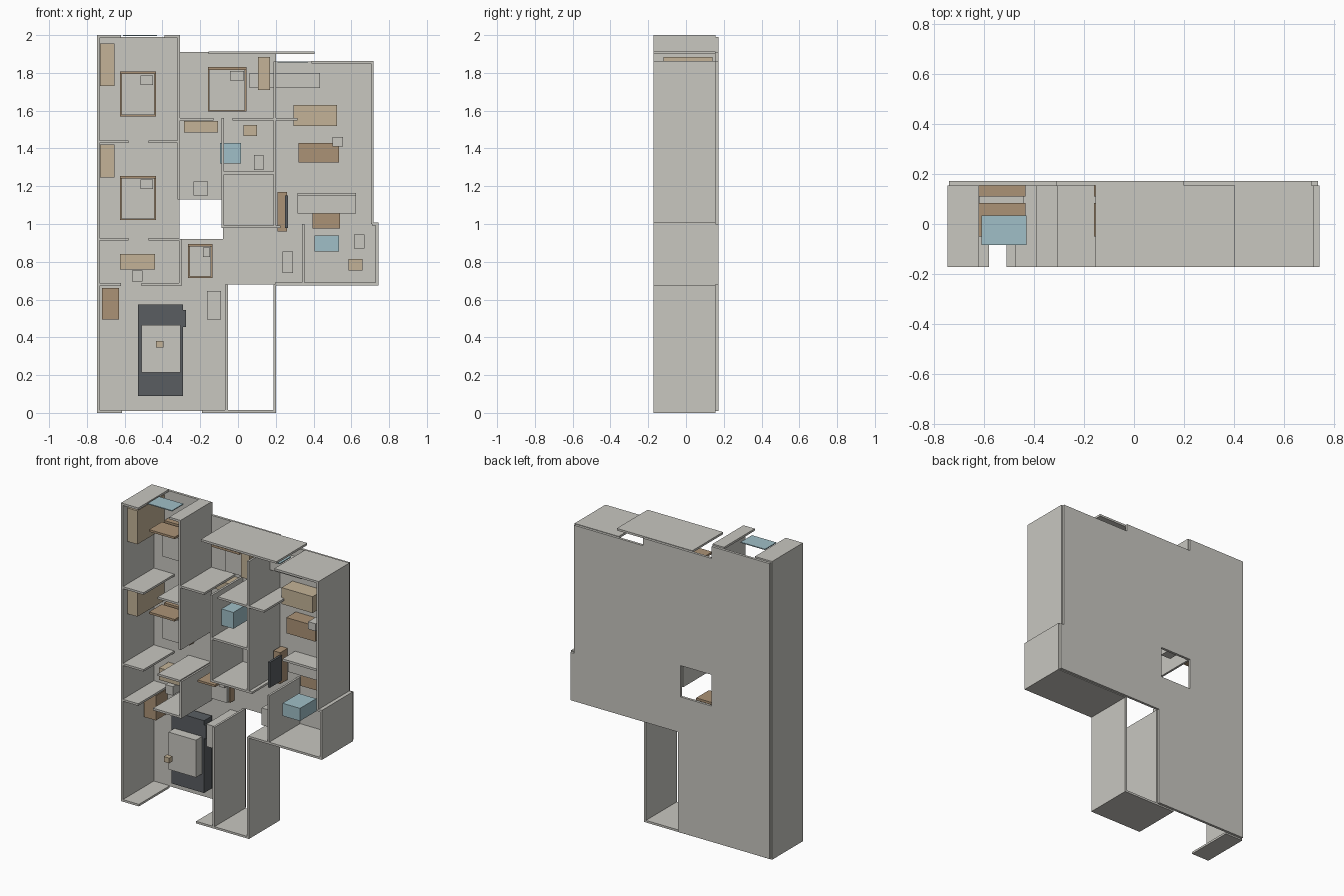
import bpy
import bmesh
from mathutils import Matrix, Vector

cube = bpy.data.objects.get("Cube")
if cube:
    bpy.data.objects.remove(cube, do_unlink=True)

# Depth levels: the plan stands upright, with its floor at the back
FRONT, FLOOR, BACK = -0.172, 0.155, 0.172
THICK = 0.014


def material(name, red, green, blue):
    mat = bpy.data.materials.new(name)
    mat.use_nodes = True
    colour = (red, green, blue, 1)
    mat.diffuse_color = colour
    mat.node_tree.nodes["Principled BSDF"].inputs["Base Color"].default_value = colour
    return mat


plaster = material("warm_grey_plaster", .58, .57, .53)
wood = material("brown_wood", .41, .29, .18)
tan = material("tan_wood", .55, .45, .31)
glass = material("pale_blue", .35, .52, .57)
charcoal = material("charcoal", .10, .11, .12)


def box(name, mat, left, right, low, high, near, far=FLOOR):
    """Box spanning left..right in x, low..high in z and near..far in y."""
    bm = bmesh.new()
    size = Vector((right - left, far - near, high - low))
    centre = Vector((left + right, near + far, low + high)) / 2
    bmesh.ops.create_cube(bm, size=1, matrix=Matrix.Translation(centre) @ Matrix.Diagonal(size.to_4d()))
    mesh = bpy.data.meshes.new(name)
    bm.to_mesh(mesh)
    bm.free()
    mesh.materials.append(mat)
    obj = bpy.data.objects.new(name, mesh)
    bpy.context.collection.objects.link(obj)
    return obj


def floor(name, left, right, low, high):
    box(name + "_floor", plaster, left, right, low, high, FLOOR, BACK)


def upright(name, x, low, high):
    box(name + "_wall", plaster, x - THICK / 2, x + THICK / 2, low, high, FRONT)


def level(name, z, left, right):
    box(name + "_wall", plaster, left, right, z - THICK / 2, z + THICK / 2, FRONT)


def bed(name, left, right, low, high):
    rim = THICK / 2
    box(name + "_base", wood, left, right, low, high, .11)
    box(name + "_mattress", plaster, left + rim, right - rim, low + rim, high - THICK, .085, .11)
    box(name + "_headboard", wood, left, right, high - THICK, high, -.05, .085)
    middle = (left + right) / 2
    box(name + "_pillow", plaster, middle + THICK, right - THICK, high - .07, high - .02, .07, .085)


# Floors
floor("left_wing", -.74, -.31, .01, 1.99)
floor("garage_side", -.31, -.06, .01, .68)
floor("small_bedroom", -.31, -.08, .68, .92)
floor("hall", -.08, .2, .68, 1.13)
floor("middle_wing", -.31, .2, 1.13, 1.91)
floor("living_room", .2, .71, .68, 1.86)
floor("dining_bay", .71, .737, .68, 1)

# Upright partitions and outer sides
upright("left_outer", -.74, 0, 2)
upright("bedroom_side", -.313, 1.13, 2)
upright("small_bedroom_side", -.306, .68, .92)
upright("bathroom_side", -.08, .98, 1.56)
upright("living_room_side", .195, .98, 1.86)
upright("garage_side", -.061, .01, .68)
upright("porch_side", .195, 0, .68)
upright("right_outer", .711, 1, 1.86)
upright("dining_bay_outer", .736, .68, 1)
upright("dining_bay_inner", .345, .68, 1)

# Level partitions, broken by door openings
for name, z in (("upper_bedroom", 1.435), ("lower_bedroom", .92)):
    level(name + "_left", z, -.735, -.58)
    level(name + "_right", z, -.475, -.31)
level("top_left", 1.993, -.747, -.62)
level("top_right", 1.993, -.39, -.306)
level("study_left", .68, -.735, -.62)
level("study_right", .68, -.51, -.3)
level("entry_left", .007, -.747, -.615)
level("entry_right", .007, -.19, .2)
level("middle_bedroom_left", 1.555, -.306, -.13)
level("middle_bedroom_right", 1.555, -.03, .315)
level("bathroom", 1.27, -.08, .195)
level("hall", .985, -.08, .225)
level("dining", .682, .195, .743)
level("dining_step", 1, .71, .743)
level("living_room_top", 1.857, .39, .718)
level("balcony", 1.907, -.155, .405)

# Window panes
box("bedroom_window", glass, -.61, -.43, 1.994, 2, -.085, .035)
box("living_room_window", glass, .21, .37, 1.854, 1.86, -.085, .035)

# Beds
bed("upper_bed", -.625, -.435, 1.57, 1.807)
bed("lower_bed", -.625, -.435, 1.02, 1.255)
bed("middle_bed", -.16, .045, 1.595, 1.83)
bed("small_bed", -.265, -.135, .715, .895)

# Wardrobes and low cabinets
box("upper_wardrobe", tan, -.73, -.655, 1.73, 1.955, -.13)
box("lower_wardrobe", tan, -.73, -.655, 1.245, 1.42, -.13)
box("middle_wardrobe", tan, .105, .17, 1.71, 1.885, -.12, .14)
box("bathroom_cabinet", tan, -.285, -.105, 1.485, 1.545, .05)
box("bathroom_stool", tan, .03, .1, 1.465, 1.525, .07)
box("kitchen_island", tan, .295, .525, 1.52, 1.63, .04)
box("kitchen_counter", plaster, .06, .435, 1.72, 1.8, .05)
box("dining_stool", tan, .585, .66, .755, .815, .05)
box("study_desk", tan, -.625, -.44, .76, .84, .055)
box("study_chair", plaster, -.56, -.505, .695, .755, .03)
box("garage_cabinet", wood, -.72, -.63, .495, .66, .03)
box("garage_boiler", plaster, -.165, -.09, .495, .645, -.1)

# Bathroom and dining fittings
box("shower_tank", glass, -.095, .015, 1.32, 1.43, -.07, .09)
box("bay_tank", glass, .405, .535, .855, .94, -.107, .065)
box("bathroom_toilet", plaster, .085, .135, 1.285, 1.365, .07)
box("washroom_toilet", plaster, -.235, -.16, 1.15, 1.225, .07)
box("bay_basin", plaster, .615, .67, .87, .945, .07)
box("hall_fridge", plaster, .235, .29, .74, .855, -.085)

# Living room furniture
box("dining_table", wood, .32, .535, 1.325, 1.43, .055)
box("dining_chair", plaster, .5, .555, 1.41, 1.46, .03)
box("sofa_seat", plaster, .315, .625, 1.055, 1.15, .08)
box("sofa_back", plaster, .315, .625, 1.15, 1.165, .02)
box("coffee_table", wood, .395, .54, .975, 1.055, .1)
box("screen_stand", wood, .21, .26, .96, 1.17, .075)
box("screen", charcoal, .25, .265, .98, 1.15, -.04, .09)

# Parked car and the lamp hanging above it
box("car_body", charcoal, -.53, -.29, .09, .575, .055, .14)
box("car_cabin", plaster, -.51, -.305, .215, .465, -.01, .055)
box("car_side_step", charcoal, -.29, -.275, .455, .545, .055, .14)
box("garage_lamp", tan, -.435, -.395, .345, .38, -.165, -.13)
